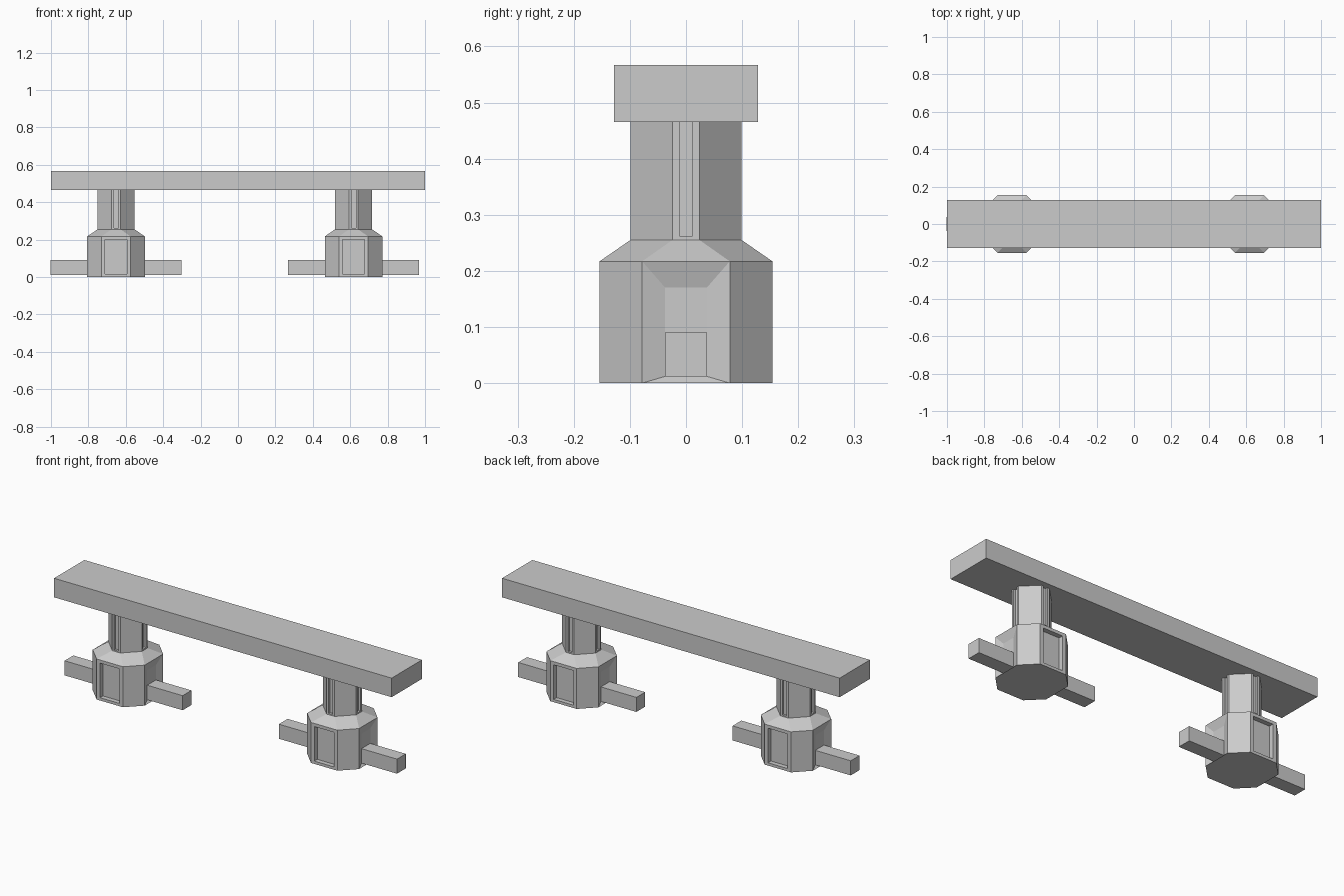
import bpy, bmesh
from mathutils import Vector

if "Cube" in bpy.data.objects:
    bpy.data.objects.remove(bpy.data.objects["Cube"])


def new_object(name, bm, location=(0, 0, 0)):
    bmesh.ops.recalc_face_normals(bm, faces=bm.faces[:])
    mesh = bpy.data.meshes.new(name)
    bm.to_mesh(mesh)
    bm.free()
    ob = bpy.data.objects.new(name, mesh)
    ob.location = location
    bpy.context.collection.objects.link(ob)
    return ob


def box(name, size, location):
    bm = bmesh.new()
    bmesh.ops.create_cube(bm, size=1)
    bmesh.ops.scale(bm, vec=size, verts=bm.verts[:])
    return new_object(name, bm, location)


def ring(bm, r, f, z):
    # octagon of half-width r whose axis-facing sides have half-length f
    pts = [(r, -f), (r, f), (f, r), (-f, r), (-r, f), (-r, -f), (-f, -r), (f, -r)]
    return [bm.verts.new((x, y, z)) for x, y in pts]


def panel(bm, face, half, z0, z1, depth, straight=True):
    # inset a wall face to a given rectangle, then push it inward
    n = face.normal.copy()
    t = Vector((0, 0, 1)).cross(n)
    plane = face.calc_center_median().dot(n)
    zm = face.calc_center_median().z
    for d in ([0, depth] if straight else [depth]):
        bmesh.ops.inset_individual(bm, faces=[face], thickness=0.002, use_even_offset=True)
        for v in face.verts:
            side = half if v.co.dot(t) > 0 else -half
            z = z1 if v.co.z > zm else z0
            v.co = n * (plane - d) + t * side + Vector((0, 0, z))


def post(name, x):
    bm = bmesh.new()
    rings = [ring(bm, 0.154, 0.078, 0), ring(bm, 0.154, 0.078, 0.217),
             ring(bm, 0.099, 0.024, 0.255), ring(bm, 0.099, 0.024, 0.466)]
    bm.faces.new(rings[0][::-1])
    bm.faces.new(rings[-1])
    walls = []
    for a, b in zip(rings, rings[1:]):
        walls.append([bm.faces.new((a[i], a[(i + 1) % 8], b[(i + 1) % 8], b[i]))
                      for i in range(8)])
    bm.normal_update()
    for i in (0, 2, 4, 6):
        # grooves in the column
        panel(bm, walls[2][i], 0.012, 0.262, 0.4655, 0.012)
        # shallow dish around the arms on the ends, deep panels front and back
        if i in (0, 4):
            panel(bm, walls[0][i], 0.037, 0.012, 0.17, 0.014, straight=False)
        else:
            panel(bm, walls[0][i], 0.058, 0.015, 0.2, 0.025)
    return new_object(name, bm, (x, 0, 0))


# top beam
box("top_beam", (2, 0.256, 0.102), (0, 0, 0.516))

# two posts, each with arms along the beam direction
for side, x in (("left", -0.652), ("right", 0.618)):
    post(side + "_post", x)
    for end, s in (("outer", -1), ("inner", 1)):
        box(f"{side}_{end}_arm", (0.22, 0.074, 0.078), (x + s * 0.24, 0, 0.051))
